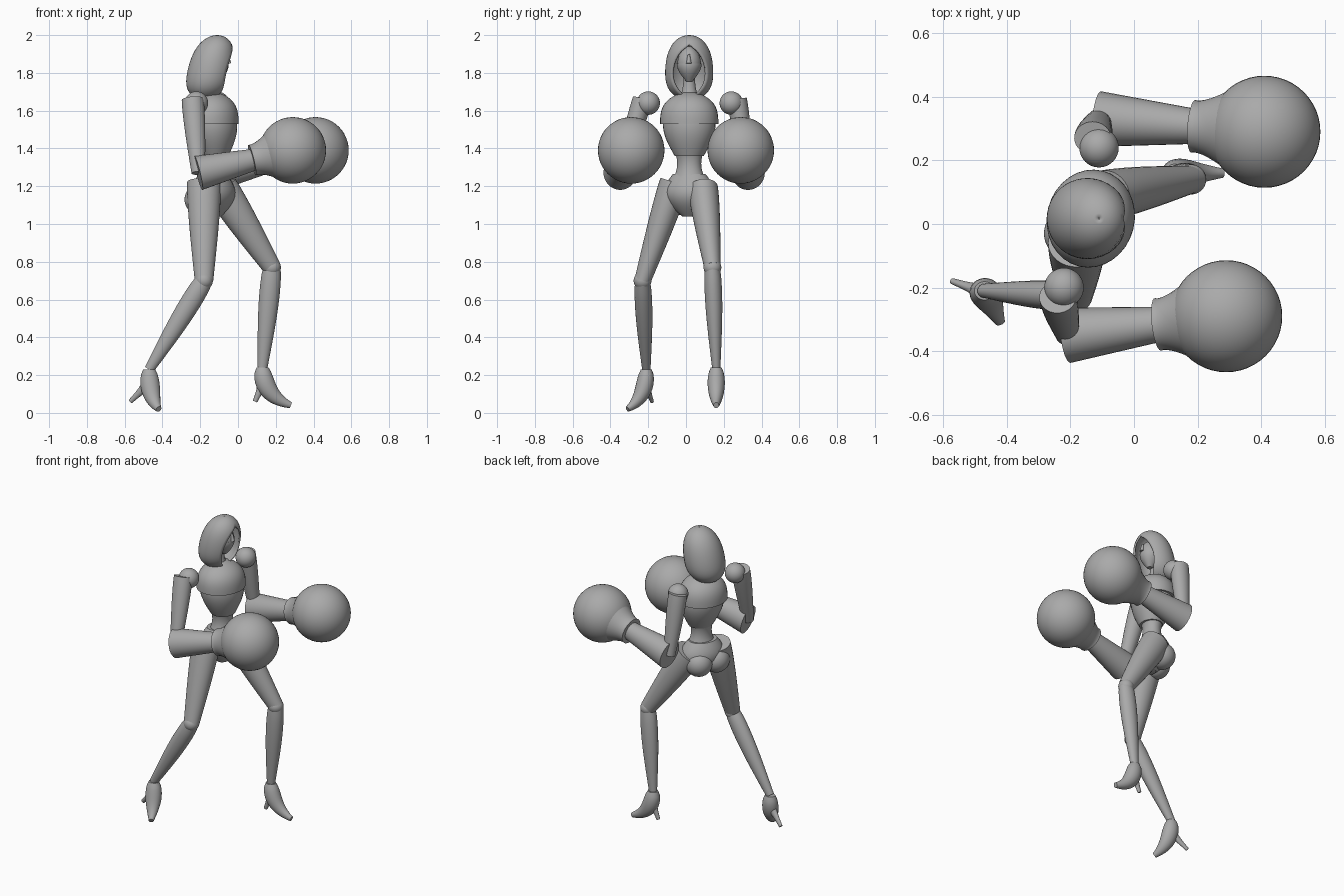
import bpy, bmesh
from math import sin, cos, pi, radians, sqrt
from mathutils import Vector

cube = bpy.data.objects.get("Cube")
if cube:
    bpy.data.objects.remove(cube)

grey = bpy.data.materials.new("plain grey")
grey.use_nodes = True
colour = (0.4, 0.4, 0.4, 1)
grey.diffuse_color = colour
grey.node_tree.nodes["Principled BSDF"].inputs["Base Color"].default_value = colour


def finish(name, bm):
    bmesh.ops.remove_doubles(bm, verts=bm.verts, dist=0.0001)
    bmesh.ops.recalc_face_normals(bm, faces=bm.faces)
    mesh = bpy.data.meshes.new(name)
    bm.to_mesh(mesh)
    bm.free()
    mesh.materials.append(grey)
    part = bpy.data.objects.new(name, mesh)
    bpy.context.collection.objects.link(part)
    bpy.ops.object.select_all(action='DESELECT')
    part.select_set(True)
    bpy.context.view_layer.objects.active = part
    bpy.ops.object.shade_smooth_by_angle(angle=radians(40))
    return part


def ball(name, centre, radius):
    bm = bmesh.new()
    bmesh.ops.create_uvsphere(bm, u_segments=48, v_segments=24, radius=radius)
    bmesh.ops.translate(bm, verts=bm.verts, vec=centre)
    return finish(name, bm)


def loft(name, sections, segments=32):
    """Join elliptical sections: centre, forward axis, side axis, opening angle."""
    bm = bmesh.new()
    rings = []
    for centre, forward, side, gap in sections:
        angles = [gap + (pi - gap) * 2 * j / segments for j in range(segments + 1)]
        rings.append([bm.verts.new(centre + forward * cos(a) + side * sin(a)) for a in angles])
    for low, high in zip(rings, rings[1:]):
        for j in range(segments):
            bm.faces.new((low[j], low[j + 1], high[j + 1], high[j]))
    for ring, section in ((rings[0], sections[0]), (rings[-1], sections[-1])):
        if section[-1] == 0:
            bm.faces.new(ring[:-1])
    return finish(name, bm)


def limb(name, path, radius, flatness=1.0, steps=12):
    """Tube along path(t) with thickness radius(t)."""
    sections = []
    for i in range(steps + 1):
        t = i / steps
        along = (path(min(t + 0.01, 1)) - path(max(t - 0.01, 0))).normalized()
        side = Vector((0, 1, 0))
        side = (side - along * side.dot(along)).normalized()
        sections.append((path(t), side.cross(along) * radius(t), side * radius(t) * flatness, 0))
    return loft(name, sections)


def taper(start, end, bulge=0.0):
    return lambda t: start + (end - start) * t + bulge * sin(pi * t ** 0.7)


def straight(a, b):
    return lambda t: a.lerp(b, t)


def curve(a, bend, b):
    return lambda t: a.lerp(bend, t).lerp(bend.lerp(b, t), t)


def trunk(name, bottom, top, x, depth, width, shape, turn=0, lean=0.0, gap=lambda t: 0, steps=24):
    """Upright body part whose outline is scaled by shape(t) from bottom to top."""
    a = radians(turn)
    sections = []
    for i in range(steps + 1):
        t = (1 - cos(pi * i / steps)) / 2
        size = max(shape(t), 0.02)
        centre = Vector((x + lean * t, 0.017, bottom + (top - bottom) * t))
        sections.append((centre, Vector((cos(a), -sin(a), 0)) * depth * size,
                         Vector((sin(a), cos(a), 0)) * width * size, gap(t)))
    return loft(name, sections)


# Hood: domed shell, drawn in at the neck, with an arched face opening
def hood_outline(t):
    return sqrt(1 - t ** 4) * (1 - 0.45 * (1 - t) ** 8)


def face_opening(t):
    return radians(46) * sqrt(max(sin(pi * min(t + 0.1, 0.92) / 0.92), 0))


hood = trunk("hood", 1.675, 2, -0.17, 0.125, 0.13, hood_outline, lean=0.06, gap=face_opening)
shell = hood.modifiers.new("thickness", 'SOLIDIFY')
shell.thickness = 0.012
shell.offset = -1

# Head, lower face mask, nose and neck
trunk("head", 1.76, 1.94, -0.12, 0.07, 0.062, lambda t: sqrt(max(sin(pi * t), 0)))
trunk("face_mask", 1.755, 1.85, -0.11, 0.07, 0.066, lambda t: 0.25 + 0.75 * sin(pi * t / 2), lean=-0.01)
limb("nose", straight(Vector((-0.055, 0.015, 1.9)), Vector((-0.05, 0.015, 1.85))), taper(0.005, 0.014))
trunk("neck", 1.66, 1.8, -0.15, 0.05, 0.055, lambda t: 0.55 + 0.45 * (1 - t) ** 3)

# Torso, turned a little more at the hips than at the shoulders
trunk("chest_plate", 1.53, 1.7, -0.136, 0.138, 0.155, lambda t: (1 - t ** 3) ** 0.6, turn=14)
trunk("rib_plate", 1.36, 1.53, -0.12, 0.125, 0.14, lambda t: 0.55 + 0.45 * sin(pi * t / 2), turn=14, lean=-0.01)
trunk("waist", 1.22, 1.42, -0.125, 0.085, 0.1, lambda t: 0.65 + 0.35 * (2 * t - 1) ** 2, turn=20)
trunk("pelvis", 1.04, 1.265, -0.12, 0.115, 0.15, lambda t: 0.25 + 0.35 * t + 0.5 * sin(pi * t), turn=27, lean=-0.015)

# Joint positions of the two sides
joints = {
    "near": dict(shoulder=(-0.22, -0.2, 1.64), elbow=(-0.21, -0.35, 1.27), glove=(0.29, -0.29, 1.39),
                 hip=(-0.18, -0.06, 1.22), knee=(-0.18, -0.23, 0.7), ankle=(-0.47, -0.21, 0.23),
                 toe=(-0.42, -0.31, 0.02), heel=(-0.57, -0.18, 0.06), buttock=(-0.2, -0.03, 1.13)),
    "far": dict(shoulder=(-0.11, 0.24, 1.64), elbow=(-0.11, 0.33, 1.27), glove=(0.41, 0.29, 1.39),
                hip=(-0.09, 0.09, 1.19), knee=(0.18, 0.14, 0.77), ankle=(0.13, 0.16, 0.24),
                toe=(0.28, 0.16, 0.04), heel=(0.09, 0.16, 0.06), buttock=(-0.15, 0.08, 1.13)),
}

for label, spots in joints.items():
    at = {joint: Vector(spot) for joint, spot in spots.items()}
    outward = -1 if label == "near" else 1

    # Arm: shoulder ball, capped upper arm, forearm, flared cuff and round glove
    ball(label + "_shoulder", at["shoulder"], 0.062)
    cap = at["shoulder"] + Vector((-0.02, 0.03 * outward, 0.02))
    limb(label + "_upper_arm", straight(cap, at["elbow"]), taper(0.058, 0.036, 0.005), 0.9)
    reach = straight(at["elbow"], at["glove"])
    limb(label + "_forearm", straight(at["elbow"], reach(0.6)), taper(0.092, 0.057), 0.95)
    limb(label + "_cuff", straight(reach(0.57), reach(0.8)), taper(0.083, 0.13, -0.01))
    ball(label + "_glove", at["glove"], 0.176)

    # Leg: buttock, thigh, knee ball and shin with a calf
    ball(label + "_buttock", at["buttock"], 0.083)
    limb(label + "_thigh", straight(at["hip"], at["knee"]), taper(0.09, 0.049, 0.006), 0.88)
    ball(label + "_knee", at["knee"], 0.047)
    limb(label + "_shin", straight(at["knee"], at["ankle"]), taper(0.046, 0.026, 0.014), 0.85)

    # High heeled shoe and its spike
    instep = at["ankle"] - Vector((0, 0, 0.15))
    sole = curve(at["ankle"], instep, at["toe"])
    limb(label + "_shoe", sole, taper(0.032, 0.016, 0.024), 0.9)
    limb(label + "_heel", straight(sole(0.25), at["heel"]), taper(0.045, 0.012, -0.01), 0.8)
